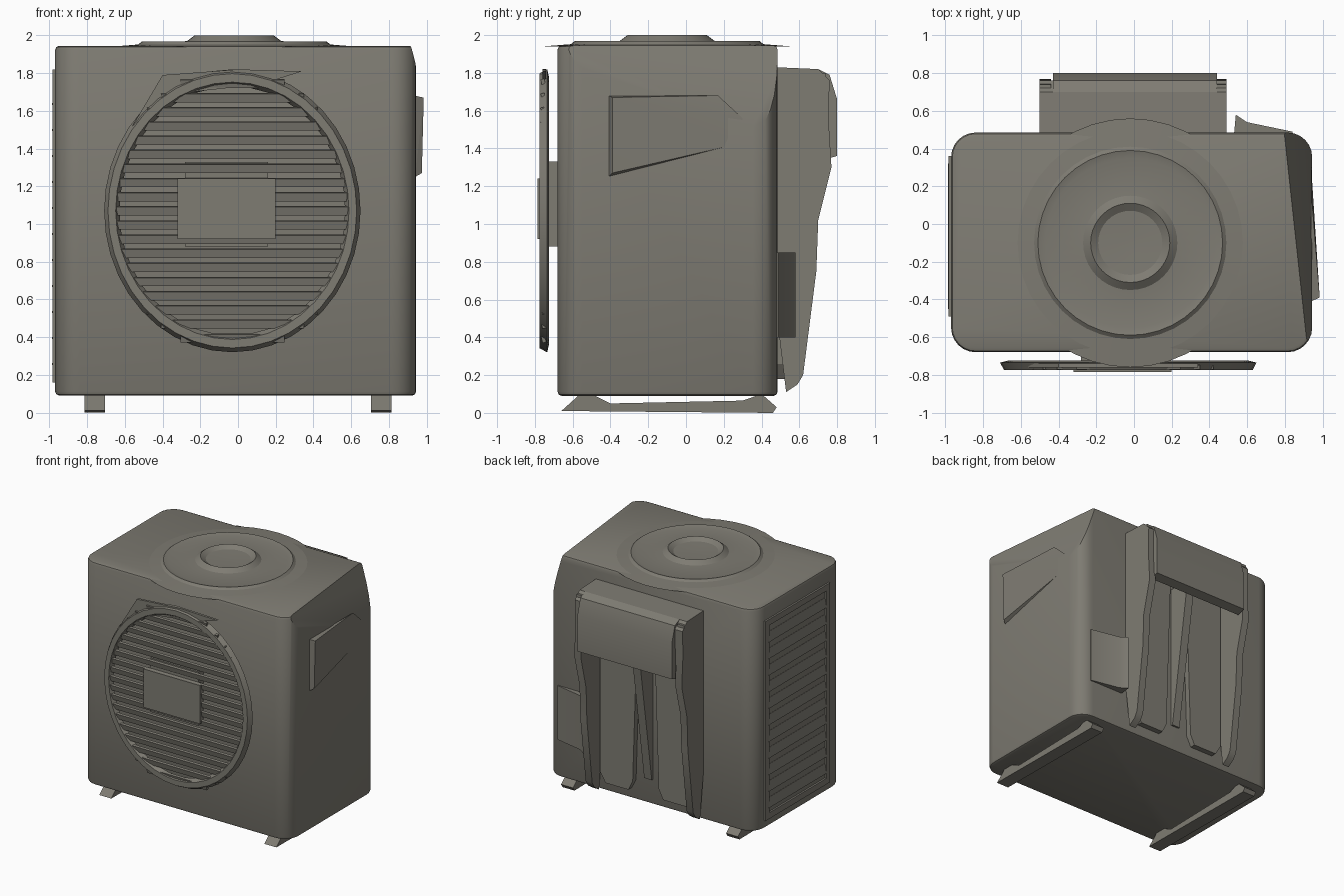
import bpy, bmesh, math
from mathutils import Vector, Matrix

cube = bpy.data.objects.get("Cube")
if cube:
    bpy.data.objects.remove(cube, do_unlink=True)

COLOUR = (0.21, 0.2, 0.17, 1)
mat = bpy.data.materials.new("warm grey metal")
mat.use_nodes = True
mat.diffuse_color = COLOUR
bsdf = next(n for n in mat.node_tree.nodes if n.type == 'BSDF_PRINCIPLED')
bsdf.inputs["Base Color"].default_value = COLOUR
bsdf.inputs["Roughness"].default_value = 0.7


def finish(name, bm, angle=30):
    bmesh.ops.recalc_face_normals(bm, faces=bm.faces)
    me = bpy.data.meshes.new(name)
    bm.to_mesh(me)
    bm.free()
    ob = bpy.data.objects.new(name, me)
    bpy.context.collection.objects.link(ob)
    me.materials.append(mat)
    bpy.ops.object.select_all(action='DESELECT')
    ob.select_set(True)
    bpy.context.view_layer.objects.active = ob
    bpy.ops.object.shade_smooth_by_angle(angle=math.radians(angle))
    return ob


def add_box(bm, x0, x1, y0, y1, z0, z1, tilt=None):
    m = Matrix.Translation(((x0 + x1) / 2, (y0 + y1) / 2, (z0 + z1) / 2))
    if tilt:
        m = m @ Matrix.Rotation(tilt[0], 4, tilt[1])
    m = m @ Matrix.Diagonal((x1 - x0, y1 - y0, z1 - z0, 1))
    return bmesh.ops.create_cube(bm, size=1, matrix=m)["verts"]


def add_prism(bm, pts, axis, a, b):
    """Extrude a flat outline along one axis from a to b."""
    def at(p, t):
        return {'x': (t, *p), 'y': (p[0], t, p[1]), 'z': (*p, t)}[axis]
    low = [bm.verts.new(at(p, a)) for p in pts]
    high = [bm.verts.new(at(p, b)) for p in pts]
    bm.faces.new(low)
    bm.faces.new(high)
    n = len(pts)
    for i in range(n):
        j = (i + 1) % n
        bm.faces.new((low[i], low[j], high[j], high[i]))


def add_lathe(bm, profile, matrix, steps=40, closed=False):
    """Spin (radius, height) points round z, then place with a matrix."""
    rings = []
    for r, h in profile:
        rings.append([bm.verts.new(matrix @ Vector((r * math.cos(t), r * math.sin(t), h)))
                      for t in (2 * math.pi * i / steps for i in range(steps))])
    pairs = list(zip(rings, rings[1:]))
    if closed:
        pairs.append((rings[-1], rings[0]))
    else:
        bm.faces.new(rings[-1])
    for p, q in pairs:
        for i in range(steps):
            j = (i + 1) % steps
            bm.faces.new((p[i], p[j], q[j], q[i]))


# Casing: rounded upright corners, fine rims, one sheared top corner
bm = bmesh.new()
add_box(bm, -0.97, 0.945, -0.68, 0.485, 0.09, 1.945)
upright = [e for e in bm.edges if abs(e.verts[0].co.z - e.verts[1].co.z) > 1]
bmesh.ops.bevel(bm, geom=upright, offset=0.13, segments=6, profile=0.5, affect='EDGES')
rims = [e for e in bm.edges if abs(e.verts[0].co.z - e.verts[1].co.z) < 0.01]
bmesh.ops.bevel(bm, geom=rims, offset=0.022, segments=2, profile=0.5, affect='EDGES')
a, b, c = Vector((0.8, 0.47, 1.94)), Vector((0.91, -0.55, 1.94)), Vector((0.945, 0.4, 1.5))
normal = (b - a).cross(c - a)
if normal.x < 0:
    normal.negate()
bmesh.ops.bisect_plane(bm, geom=bm.verts[:] + bm.edges[:] + bm.faces[:],
                       plane_co=a, plane_no=normal, clear_outer=True)
bmesh.ops.holes_fill(bm, edges=[e for e in bm.edges if e.is_boundary])
finish("casing", bm)

# Shallow round vent on the top
bm = bmesh.new()
add_lathe(bm, [(0.66, 1.94), (0.51, 1.952), (0.49, 1.968), (0.45, 1.957), (0.25, 1.97),
               (0.21, 2.0), (0.17, 1.975), (0.05, 1.97)],
          Matrix.Translation((-0.02, -0.1, 0)))
finish("top_vent", bm, 20)

# Front fan guard: oval ring, cross slats, hub and visor
CX, CZ, RX, RZ = -0.03, 1.07, 0.68, 0.75
oval = (Matrix.Translation((CX, 0, CZ)) @ Matrix.Rotation(math.pi / 2, 4, 'X')
        @ Matrix.Diagonal((RX, RZ, 1, 1)))
bm = bmesh.new()
add_lathe(bm, [(1, 0.735), (0.97, 0.775), (0.91, 0.775), (0.88, 0.74), (0.94, 0.725)],
          oval, closed=True)
finish("fan_guard_ring", bm)

bm = bmesh.new()
COUNT = 19
for i in range(COUNT):
    s = -0.9 + 1.8 * i / (COUNT - 1)
    half = RX * 0.93 * math.sqrt(1 - s * s)
    z = CZ + s * RZ
    add_box(bm, CX - half, CX + half, -0.765, -0.745, z - 0.023, z + 0.023, (0.25, 'X'))
finish("fan_guard_slats", bm)

bm = bmesh.new()
add_box(bm, -0.32, 0.2, -0.785, -0.74, 0.92, 1.24)
add_box(bm, -0.28, 0.16, -0.75, -0.67, 0.88, 1.33)
finish("fan_hub", bm)

bm = bmesh.new()
add_prism(bm, [(-0.56, 1.52), (-0.4, 1.79), (0, 1.82), (0.34, 1.81), (0.12, 1.74),
               (-0.25, 1.7)], 'y', -0.76, -0.74)
finish("fan_guard_visor", bm)

# Foot runners, raised at both ends
bm = bmesh.new()
for x in (-0.76, 0.76):
    add_prism(bm, [(-0.66, 0.01), (0.46, 0), (0.48, 0.03), (0.4, 0.1), (0.3, 0.065),
                   (-0.4, 0.05), (-0.5, 0.1), (-0.56, 0.1)], 'x', x - 0.055, x + 0.055)
finish("foot_runners", bm)

# Rear housing: hood, side walls, inner panels and centre rib
bm = bmesh.new()
add_prism(bm, [(0.47, 1.83), (0.7, 1.82), (0.76, 1.76), (0.75, 1.4), (0.7, 1.4),
               (0.7, 1.73), (0.47, 1.76)], 'x', -0.5, 0.49)
add_prism(bm, [(0.7, 1.82), (0.76, 1.79), (0.8, 1.66), (0.8, 1.36), (0.73, 1.34)],
          'x', -0.43, 0.44)
finish("rear_hood", bm)

bm = bmesh.new()
wall = [(0.47, 1.8), (0.74, 1.8), (0.77, 1.3), (0.7, 1.02), (0.69, 0.75), (0.62, 0.2),
        (0.59, 0.15), (0.53, 0.11), (0.47, 0.6)]
for x in (-0.5, 0.43):
    add_prism(bm, wall, 'x', x, x + 0.06)
finish("rear_side_walls", bm)

bm = bmesh.new()
for side in (-1, 1):
    add_prism(bm, [(side * x, z) for x, z in ((0.08, 1.5), (0.42, 1.5), (0.42, 0.26),
                                              (0.37, 0.18), (0.16, 0.18), (0.12, 0.26))],
              'y', 0.47, 0.53)
finish("rear_inner_panels", bm)

bm = bmesh.new()
add_prism(bm, [(0.47, 1.5), (0.68, 1.5), (0.62, 1.1), (0.5, 0.3), (0.47, 0.3)],
          'x', -0.035, 0.035)
finish("rear_centre_rib", bm)

# Small valve cover beside the rear housing
bm = bmesh.new()
add_prism(bm, [(0.53, 0.47), (0.54, 0.58), (0.6, 0.54), (0.84, 0.49), (0.84, 0.47)],
          'z', 0.4, 0.85)
finish("valve_cover", bm)

# Louvre on one narrow side
bm = bmesh.new()
for y in (-0.49, 0.31):
    add_box(bm, -0.985, -0.95, y, y + 0.05, 0.16, 1.82)
for z in (0.16, 1.77):
    add_box(bm, -0.985, -0.95, -0.49, 0.36, z, z + 0.05)
for i in range(11):
    z = 0.29 + 0.138 * i
    add_box(bm, -0.98, -0.96, -0.45, 0.32, z - 0.04, z + 0.04, (0.18, 'Y'))
finish("side_louvre", bm)

# Wedge-shaped hand grip on the other narrow side
bm = bmesh.new()
for p in ((0.985, -0.39, 1.67), (0.975, -0.39, 1.27), (0.94, -0.41, 1.25), (0.94, 0.3, 1.43),
          (0.94, 0.3, 1.56), (0.94, 0.17, 1.68), (0.94, -0.41, 1.68)):
    bm.verts.new(p)
bmesh.ops.convex_hull(bm, input=bm.verts[:])
finish("side_hand_grip", bm, 5)
